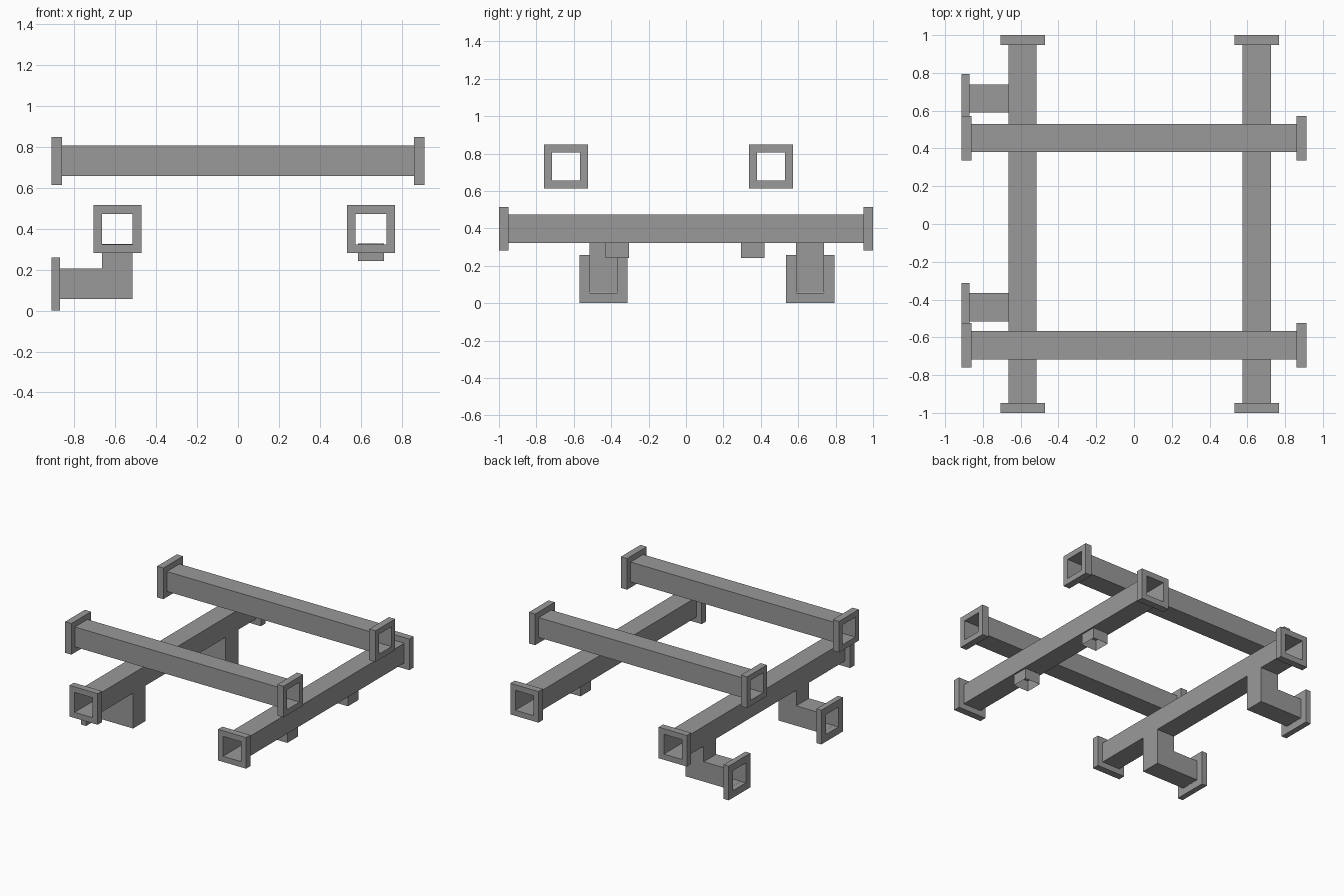
import bpy
import bmesh
from mathutils import Vector

cube = bpy.data.objects.get("Cube")
if cube:
    bpy.data.objects.remove(cube, do_unlink=True)

# Plain sheet-metal grey
metal = bpy.data.materials.new("sheet_metal_grey")
metal.use_nodes = True
grey = (0.32, 0.32, 0.32, 1)
metal.diffuse_color = grey
metal.node_tree.nodes["Principled BSDF"].inputs["Base Color"].default_value = grey

HALF = 0.075         # half width of the main ducts
FLANGE_HALF = 0.1175  # half width of the main flanges
SIGNS = ((-1, -1), (1, -1), (1, 1), (-1, 1))


def finish(name, bm):
    bmesh.ops.recalc_face_normals(bm, faces=bm.faces)
    mesh = bpy.data.meshes.new(name)
    bm.to_mesh(mesh)
    bm.free()
    mesh.materials.append(metal)
    obj = bpy.data.objects.new(name, mesh)
    bpy.context.collection.objects.link(obj)
    return obj


def square_loop(bm, axis, centre, at, half):
    """Four vertices of a square lying across the given axis."""
    loop = []
    for a, b in SIGNS:
        co = Vector(centre)
        co[axis] = at
        co[(axis + 1) % 3] += a * half
        co[(axis + 2) % 3] += b * half
        loop.append(bm.verts.new(co))
    return loop


def bridge(bm, first, second):
    n = len(first)
    for i in range(n):
        j = (i + 1) % n
        bm.faces.new((first[i], first[j], second[j], second[i]))


def tube(name, axis, centre, start, end, half):
    """Open-ended thin square tube."""
    bm = bmesh.new()
    bridge(bm, square_loop(bm, axis, centre, start, half),
           square_loop(bm, axis, centre, end, half))
    return finish(name, bm)


def flange(name, axis, centre, start, end, inner, outer):
    """Square frame with a square opening."""
    bm = bmesh.new()
    loops = [square_loop(bm, axis, centre, at, half)
             for at, half in ((start, outer), (end, outer), (end, inner), (start, inner))]
    for i in range(4):
        bridge(bm, loops[i], loops[(i + 1) % 4])
    return finish(name, bm)


def flanged_duct(name, axis, centre, reach):
    depth = 0.052
    tube(name, axis, centre, depth - reach, reach - depth, HALF)
    flange(name + "_start_flange", axis, centre, -reach, depth - reach, HALF, FLANGE_HALF)
    flange(name + "_end_flange", axis, centre, reach - depth, reach, HALF, FLANGE_HALF)


def elbow(name, y):
    """L-shaped branch, open at its top and at its outer end."""
    left, mid, right = -0.87, -0.665, -0.515
    low, high, top = 0.056, 0.206, 0.325
    outline = ((left, low), (right, low), (right, top),
               (mid, top), (mid, high), (left, high))
    open_sides = (2, 5)
    bm = bmesh.new()
    front, back = [[bm.verts.new((x, y + s * HALF, z)) for x, z in outline]
                   for s in (-1, 1)]
    bm.faces.new(front)
    bm.faces.new(back[::-1])
    for i in range(6):
        if i not in open_sides:
            j = (i + 1) % 6
            bm.faces.new((front[i], back[i], back[j], front[j]))
    finish(name, bm)
    flange(name + "_flange", 0, (0, y, 0.13), -0.912, left, HALF, 0.129)


# Upper ducts running across
flanged_duct("upper_front_duct", 0, (0, -0.642, 0.732), 0.912)
flanged_duct("upper_back_duct", 0, (0, 0.455, 0.732), 0.912)

# Lower ducts running front to back
flanged_duct("lower_right_duct", 1, (-0.59, 0, 0.398), 1.0)
flanged_duct("lower_left_duct", 1, (0.65, 0, 0.398), 1.0)

# Elbow branches below the right duct
elbow("front_elbow", -0.441)
elbow("back_elbow", 0.664)

# Short outlets below the left duct
for label, y in (("front", -0.367), ("back", 0.357)):
    tube(label + "_outlet", 2, (0.65, y, 0), 0.243, 0.328, 0.063)
